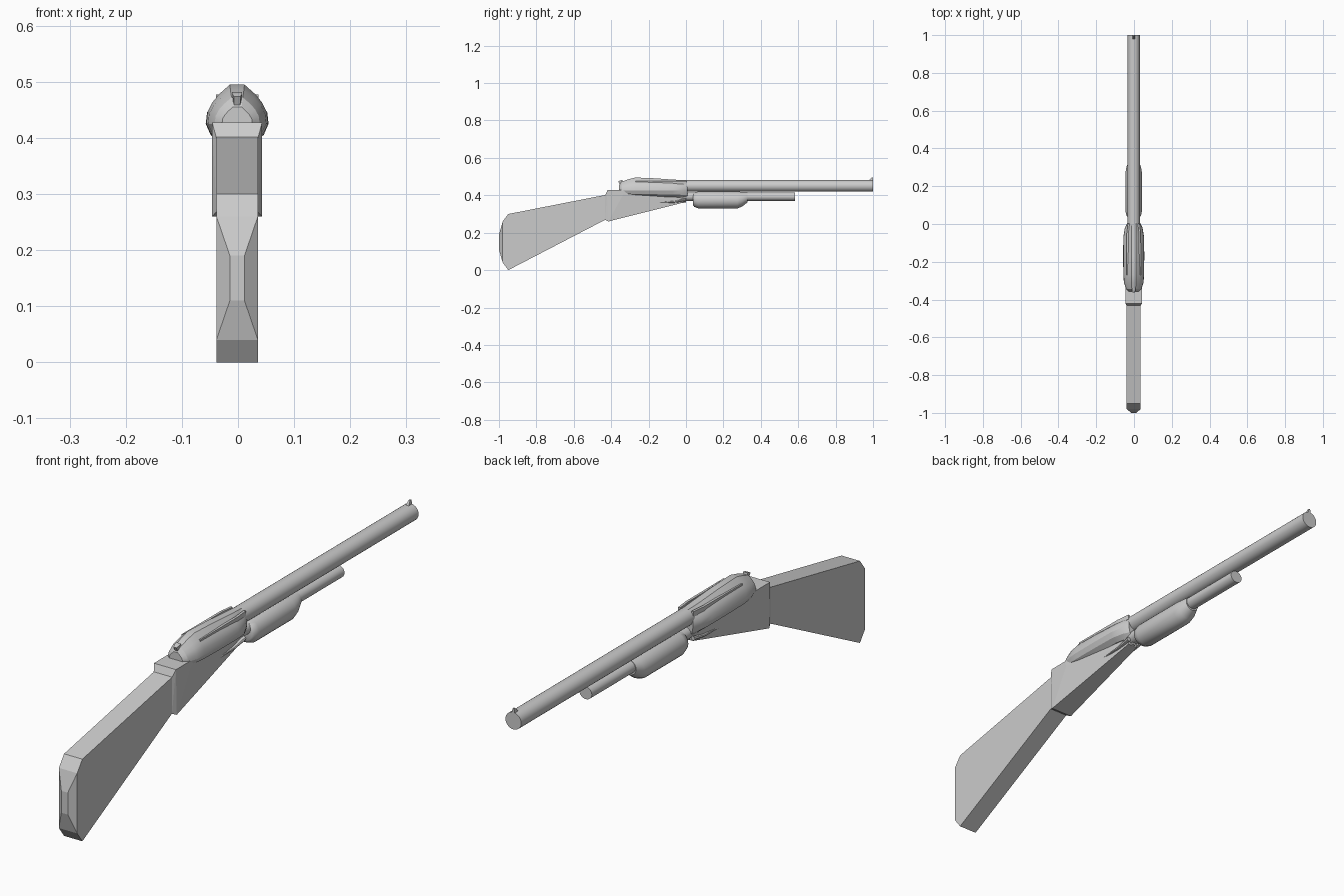
import bpy, bmesh, math
from mathutils import Vector

CX = -0.0015  # centre plane of the gun


def finish(name, bm, smooth=None):
    bmesh.ops.recalc_face_normals(bm, faces=bm.faces)
    me = bpy.data.meshes.new(name)
    bm.to_mesh(me)
    bm.free()
    ob = bpy.data.objects.new(name, me)
    bpy.context.collection.objects.link(ob)
    ob.location.x = CX
    if smooth:
        bpy.ops.object.select_all(action='DESELECT')
        ob.select_set(True)
        bpy.context.view_layer.objects.active = ob
        bpy.ops.object.shade_smooth_by_angle(angle=math.radians(smooth))
    return ob


def loft(name, rings, smooth=None):
    bm = bmesh.new()
    rows = [[bm.verts.new(p) for p in r] for r in rings]
    n = len(rows[0])
    for a, b in zip(rows, rows[1:]):
        for i in range(n):
            j = (i + 1) % n
            bm.faces.new((a[i], a[j], b[j], b[i]))
    bm.faces.new(rows[0])
    bm.faces.new(rows[-1])
    return finish(name, bm, smooth)


def circle(y, rx, rz, z, n=28, x=0):
    return [(x + rx * math.sin(2 * math.pi * i / n), y, z + rz * math.cos(2 * math.pi * i / n))
            for i in range(n)]


def hull(name, half_points):
    """Convex solid from (half width, y, z) points mirrored across x."""
    bm = bmesh.new()
    for x, y, z in half_points:
        for s in (-1, 1):
            bm.verts.new((s * x, y, z))
    res = bmesh.ops.convex_hull(bm, input=bm.verts)
    bmesh.ops.dissolve_limit(bm, angle_limit=0.01, verts=bm.verts, edges=bm.edges)
    return finish(name, bm)


# Shoulder stock with chamfered butt
W = 0.037
hull("stock", [(0.013, -1, 0.11), (0.013, -1, 0.19),
               (W, -0.98, 0.04), (W, -0.98, 0.26),
               (W, -0.95, 0.0), (W, -0.95, 0.30),
               (W, -0.43, 0.27), (W, -0.43, 0.402)])

# Wrist block tapering forward under the receiver
G = 0.0445
hull("wrist", [(W, -0.432, 0.268), (W, -0.432, 0.40),
               (G, -0.415, 0.26), (G, -0.42, 0.427),
               (G, -0.345, 0.427), (G, -0.335, 0.405),
               (0.02, -0.01, 0.362), (0.02, -0.01, 0.40)])


# Receiver: lofted rounded shell with a narrow flat top
def receiver_ring(y, w, zb, zt, t):
    zm = 0.425
    half = [(0.5 * w, zb + 0.003), (0.85 * w, zb + 0.45 * (zm - zb)), (w, zm),
            (0.96 * w, zm + 0.3 * (zt - zm)), (0.8 * w, zm + 0.55 * (zt - zm)),
            (0.58 * w, zm + 0.76 * (zt - zm)), (t, zt)]
    return ([(x, y, z) for x, z in half] + [(-x, y, z) for x, z in reversed(half)])


loft("receiver", [receiver_ring(*r) for r in (
    (-0.357, 0.027, 0.408, 0.455, 0.008),
    (-0.345, 0.040, 0.403, 0.472, 0.010),
    (-0.310, 0.052, 0.396, 0.485, 0.012),
    (-0.270, 0.055, 0.392, 0.495, 0.013),
    (-0.170, 0.056, 0.390, 0.491, 0.013),
    (-0.070, 0.055, 0.388, 0.484, 0.013),
    (-0.020, 0.047, 0.384, 0.481, 0.012),
    (0.008, 0.033, 0.382, 0.480, 0.011))], 25)

# Rails along the receiver shoulders
for s, side in ((-1, "left"), (1, "right")):
    loft("receiver_rail_" + side, [
        [(s * (c + dx), y, 0.470 + dz) for dx, dz in ((-.005, -.012), (.004, -.012), (.004, .007), (-.005, .007))]
        for y, c in ((-0.27, 0.034), (-0.05, 0.033), (0.003, 0.027))])

# Hammer spur
hull("hammer", [(0.005, -0.335, 0.45), (0.005, -0.350, 0.45),
                (0.009, -0.352, 0.479), (0.009, -0.340, 0.482), (0.006, -0.362, 0.474)])

# Barrel, magazine tube and fore grip
loft("barrel", [circle(-0.02, 0.032, 0.031, 0.45), circle(1, 0.032, 0.031, 0.45)], 30)
loft("magazine_tube", [circle(-0.03, 0.025, 0.023, 0.393), circle(0.582, 0.025, 0.023, 0.393)], 30)
loft("fore_grip", [circle(y, rx, rz, z) for y, rx, rz, z in (
    (0.038, 0.032, 0.030, 0.378), (0.043, 0.038, 0.038, 0.377), (0.065, 0.043, 0.045, 0.375),
    (0.275, 0.043, 0.045, 0.375), (0.300, 0.039, 0.039, 0.379), (0.330, 0.028, 0.027, 0.390))], 40)

# Tapered prongs under the receiver
for i, x in enumerate((-0.026, 0, 0.026)):
    z = 0.355 if x == 0 else 0.362
    loft("loading_prong_%d" % (i + 1), [
        circle(-0.15 + 0.05 * (x == 0), 0.003, 0.003, z - 0.002, 8, x),
        circle(-0.06, 0.007, 0.005, z + 0.003, 8, x),
        circle(0.0, 0.009, 0.008, z + 0.015, 8, x)], 40)

# Front sight fin
hull("front_sight", [(0.006, 0.978, 0.478), (0.006, 1.0, 0.478),
                     (0.003, 0.992, 0.495), (0.003, 1.0, 0.495)])
